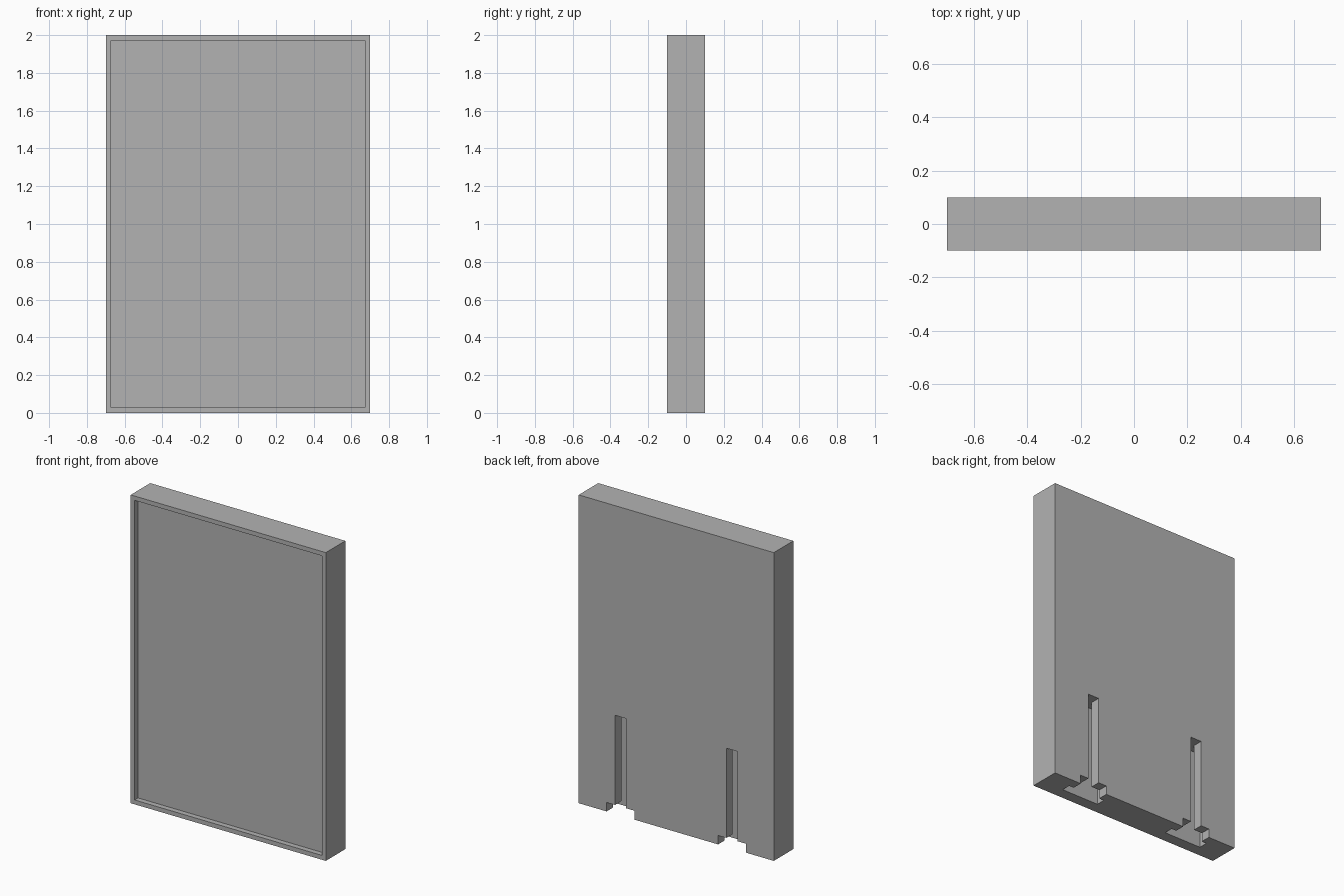
import bpy
import bmesh

# Remove the default cube
if "Cube" in bpy.data.objects:
    bpy.data.objects.remove(bpy.data.objects["Cube"], do_unlink=True)

WIDTH, DEPTH, HEIGHT = 1.4, 0.2, 2.0
BACK = DEPTH / 2

grey = bpy.data.materials.new("plain_grey")
grey.use_nodes = True
grey.diffuse_color = (0.45, 0.45, 0.45, 1)
grey.node_tree.nodes["Principled BSDF"].inputs["Base Color"].default_value = grey.diffuse_color


def make_object(name, bm):
    bmesh.ops.recalc_face_normals(bm, faces=bm.faces)
    mesh = bpy.data.meshes.new(name)
    bm.to_mesh(mesh)
    bm.free()
    mesh.materials.append(grey)
    obj = bpy.data.objects.new(name, mesh)
    bpy.context.scene.collection.objects.link(obj)
    return obj


def prism(outline, bottom, top):
    """Extrude an outline of (x, y) points upwards."""
    bm = bmesh.new()
    base = bm.faces.new([bm.verts.new((x, y, bottom)) for x, y in outline])
    extruded = bmesh.ops.extrude_face_region(bm, geom=[base])["geom"]
    for v in extruded:
        if isinstance(v, bmesh.types.BMVert):
            v.co.z = top
    return bm


def rectangle(cx, half, y0, y1):
    return [(cx - half, y0), (cx + half, y0), (cx + half, y1), (cx - half, y1)]


# Panel with a shallow recess framed by a thin rim on the front
bm = prism(rectangle(0, WIDTH / 2, -BACK, BACK), 0, HEIGHT)
bmesh.ops.recalc_face_normals(bm, faces=bm.faces)
front = min(bm.faces, key=lambda f: f.calc_center_median().y)
bmesh.ops.inset_individual(bm, faces=[front], thickness=0.04)
for v in front.verts:
    v.co.y = -BACK
recess = bmesh.ops.extrude_discrete_faces(bm, faces=[front])["faces"][0]
for v in recess.verts:
    v.co.y += 0.035
panel = make_object("panel", bm)

# Mounting channels in the back: a T-shaped channel and a wider entry notch
LIP = BACK - 0.065
FLOOR = BACK - 0.125
OUT = BACK + 0.1
cutters = []
for side, cx in (("left", 0.4), ("right", -0.4)):
    half_tee = [(0.04, OUT), (0.04, LIP), (0.135, LIP), (0.135, FLOOR)]
    tee = [(cx + x, y) for x, y in half_tee]
    tee += [(cx - x, y) for x, y in reversed(half_tee)]
    cutters.append(make_object(side + "_channel_cutter", prism(tee, -0.1, 0.64)))
    notch = rectangle(cx, 0.1, BACK - 0.1, OUT)
    cutters.append(make_object(side + "_notch_cutter", prism(notch, -0.1, 0.058)))

for cutter in cutters:
    cutter.hide_render = True
    mod = panel.modifiers.new(cutter.name, 'BOOLEAN')
    mod.operation = 'DIFFERENCE'
    mod.solver = 'EXACT'
    mod.object = cutter

# Bake the cuts and drop the cutters
bpy.context.view_layer.update()
evaluated = panel.evaluated_get(bpy.context.evaluated_depsgraph_get())
cut_mesh = bpy.data.meshes.new_from_object(evaluated)
panel.modifiers.clear()
panel.data = cut_mesh
for cutter in cutters:
    bpy.data.objects.remove(cutter, do_unlink=True)
